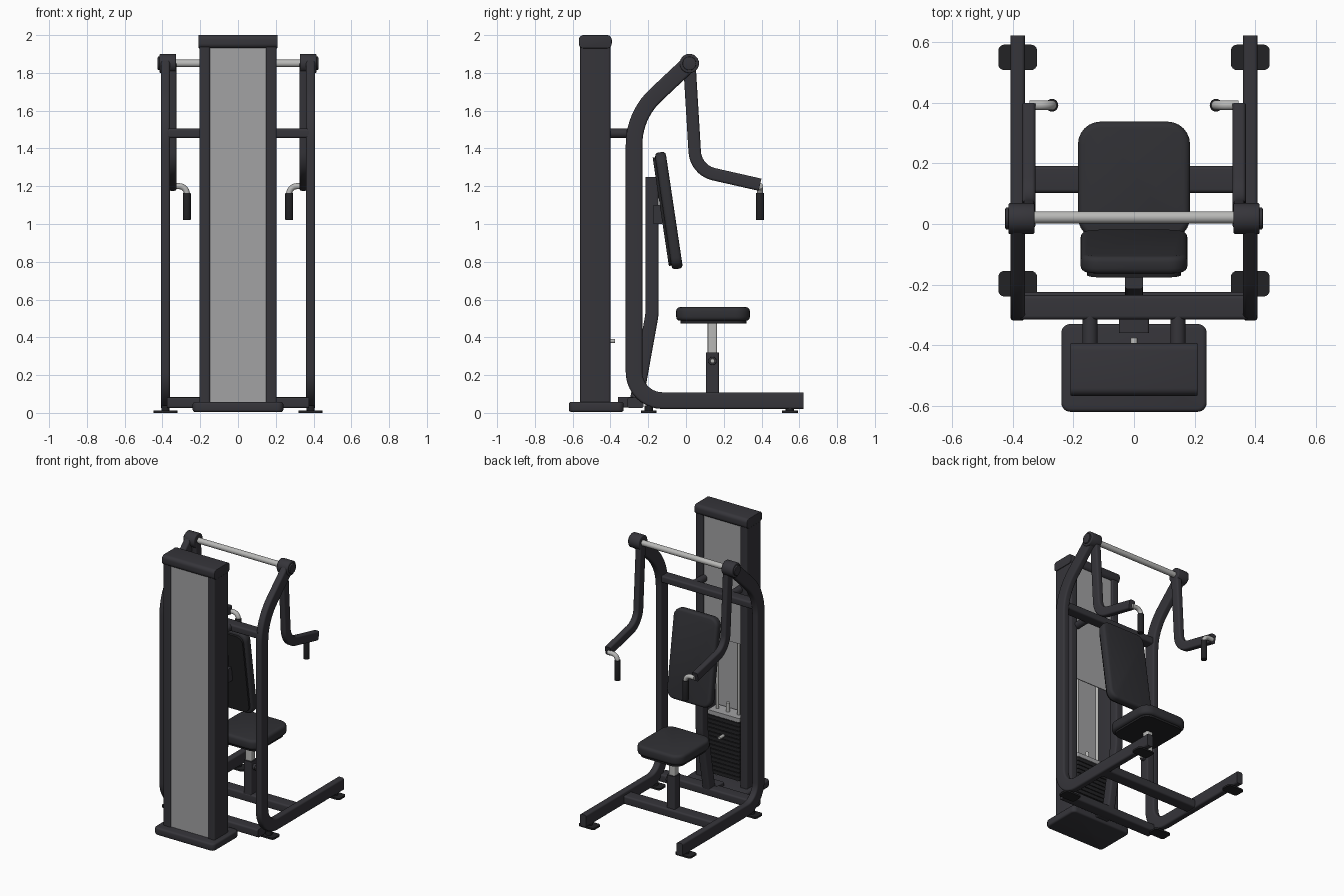
import bpy, bmesh, math
from mathutils import Vector, Matrix

if "Cube" in bpy.data.objects:
    bpy.data.objects.remove(bpy.data.objects["Cube"])

def material(name, c):
    m = bpy.data.materials.new(name)
    m.diffuse_color = (*c, 1)
    m.use_nodes = True
    m.node_tree.nodes["Principled BSDF"].inputs["Base Color"].default_value = m.diffuse_color
    return m

FRAME = material("charcoal frame", (0.036, 0.035, 0.042))
PAD = material("dark upholstery", (0.030, 0.030, 0.035))
BLACK = material("black rubber", (0.016, 0.016, 0.018))
PANEL = material("grey panel", (0.36, 0.36, 0.37))
CHROME = material("brushed steel", (0.48, 0.48, 0.47))

def finish(bm, name, mat):
    bmesh.ops.recalc_face_normals(bm, faces=bm.faces)
    me = bpy.data.meshes.new(name)
    bm.to_mesh(me)
    bm.free()
    me.materials.append(mat)
    me.shade_smooth()
    me.set_sharp_from_angle(angle=math.radians(35))
    ob = bpy.data.objects.new(name, me)
    bpy.context.collection.objects.link(ob)
    return ob

def box(name, mat, x, y, z, r=0.0, axis=2, edge=0.0):
    """Box from ranges; r rounds edges along axis, edge softens the rims."""
    bm = bmesh.new()
    bmesh.ops.create_cube(bm, size=1)
    lo, hi = Vector((x[0], y[0], z[0])), Vector((x[1], y[1], z[1]))
    for v in bm.verts:
        v.co = Vector(((lo[i] + hi[i]) / 2 + v.co[i] * (hi[i] - lo[i]) for i in range(3)))
    if r:
        es = [e for e in bm.edges
              if abs((e.verts[0].co - e.verts[1].co).normalized()[axis]) > 0.9]
        bmesh.ops.bevel(bm, geom=es, offset=r, segments=6, profile=0.5, affect='EDGES')
    if edge:
        es = [e for e in bm.edges
              if abs(e.verts[0].co[axis] - e.verts[1].co[axis]) < 1e-6]
        bmesh.ops.bevel(bm, geom=es, offset=edge, segments=3, profile=0.5, affect='EDGES')
    return finish(bm, name, mat)

def rod(name, mat, a, b, r, edge=0.0):
    a, b = Vector(a), Vector(b)
    bm = bmesh.new()
    bmesh.ops.create_cone(bm, cap_ends=True, segments=28, radius1=r, radius2=r,
                          depth=(b - a).length)
    if edge:
        es = [e for e in bm.edges if abs(e.verts[0].co.z - e.verts[1].co.z) < 1e-6]
        bmesh.ops.bevel(bm, geom=es, offset=edge, segments=3, profile=0.5, affect='EDGES')
    rot = (b - a).to_track_quat('Z', 'Y').to_matrix().to_4x4()
    bm.transform(Matrix.Translation((a + b) / 2) @ rot)
    return finish(bm, name, mat)

def fillet(pts, radii, n=10):
    """Round the inner corners of a polyline."""
    out = [pts[0]]
    for p, c, q, r in zip(pts, pts[1:], pts[2:], radii):
        u, v = (p - c).normalized(), (q - c).normalized()
        half = u.angle(v) / 2
        centre = c + (u + v).normalized() * (r / math.sin(half))
        a = c + u * (r / math.tan(half)) - centre
        b = c + v * (r / math.tan(half)) - centre
        w = a.angle(b)
        for i in range(n + 1):
            t = i / n
            out.append(centre + (a * math.sin((1 - t) * w) + b * math.sin(t * w)) / math.sin(w))
    return out + [pts[-1]]

def tube(name, mat, pts, radii, normal, wide, deep, r):
    """Sweep a rounded rectangle along a planar path; wide lies along normal."""
    path, n = fillet([Vector(p) for p in pts], radii), Vector(normal)
    sec = []
    for k, (sx, sy) in enumerate(((1, 1), (-1, 1), (-1, -1), (1, -1))):
        for i in range(6):
            a = math.radians(90 * k + 18 * i)
            sec.append((sx * (wide / 2 - r) + r * math.cos(a),
                        sy * (deep / 2 - r) + r * math.sin(a)))
    bm, rings = bmesh.new(), []
    for i, p in enumerate(path):
        t = (path[min(i + 1, len(path) - 1)] - path[max(i - 1, 0)]).normalized()
        d = t.cross(n)
        rings.append([bm.verts.new(p + n * a + d * b) for a, b in sec])
    m = len(sec)
    for A, B in zip(rings, rings[1:]):
        for j in range(m):
            bm.faces.new((A[j], A[(j + 1) % m], B[(j + 1) % m], B[j]))
    bm.faces.new(rings[0])
    bm.faces.new(rings[-1])
    bmesh.ops.remove_doubles(bm, verts=bm.verts, dist=1e-5)
    return finish(bm, name, mat)

# Weight tower
box("tower_base", FRAME, (-.24, .24), (-.62, -.33), (0.005, .058), .03, 2, .012)
box("tower_cap", FRAME, (-.21, .21), (-.567, -.393), (1.93, 2.0), .025, 0, .004)
box("front_panel", PANEL, (-.15, .15), (-.552, -.546), (.05, 1.94))
box("rear_panel", PANEL, (-.15, .15), (-.418, -.412), (1.08, 1.94))

# Weight stack
for i in range(14):
    z = .085 + i * .03
    box("weight_plate", BLACK, (-.125, .125), (-.53, -.425), (z, z + .025), .006)
box("stack_top_plate", PANEL, (-.125, .125), (-.53, -.425), (.505, .535), .006)
rod("selector_rod", CHROME, (0, -.478, .08), (0, -.478, .60), .013)
rod("selector_pin", CHROME, (0, -.43, .38), (0, -.375, .38), .011, .002)

for s, side in ((-1, "left"), (1, "right")):
    X = lambda a, b: sorted((s * a, s * b))
    box(side + "_tower_upright", FRAME, X(.147, .205), (-.56, -.40), (.05, 1.94), .012)
    rod(side + "_guide_rod", CHROME, (s * .085, -.478, .05), (s * .085, -.478, 1.94), .010)
    rod(side + "_tower_standoff", FRAME, (s * .145, -.42, 1.48), (s * .145, -.27, 1.48), .025)

    # Side frame: runner, upright and sloping top in one bent tube
    x = s * .384
    tube(side + "_side_frame", FRAME,
         [(x, .622, .065), (x, -.275, .065), (x, -.275, 1.575), (x, .018, 1.85)],
         (.15, .36), (1, 0, 0), .048, .088, .012)
    for y in (-.197, .55):
        box(side + "_foot_plate", BLACK, X(.32, .448), (y - .042, y + .042), (0, .012), .02)
        rod(side + "_foot_stem", BLACK, (x, y, .01), (x, y, .04), .022)

    # Pivot hub
    rod(side + "_pivot_hub", FRAME, (s * .328, .018, 1.85), (s * .415, .018, 1.85), .051, .006)
    rod(side + "_pivot_cap", FRAME, (s * .41, .018, 1.85), (s * .425, .018, 1.85), .036, .004)

    # Press arm and hanging handle
    x = s * .347
    tube(side + "_press_arm", FRAME,
         [(x, .018, 1.85), (x, .052, 1.285), (x, .392, 1.208)],
         (.13,), (1, 0, 0), .044, .066, .012)
    tube(side + "_handle_rod", CHROME,
         [(s * .345, .392, 1.2), (s * .271, .392, 1.2), (s * .271, .392, 1.10)],
         (.04,), (0, 1, 0), .032, .032, .0159)
    rod(side + "_handle_grip", BLACK, (s * .271, .392, 1.02), (s * .271, .392, 1.165), .021, .004)

# Cross members
rod("pivot_bar", CHROME, (-.34, .022, 1.85), (.34, .022, 1.85), .020)
box("upper_crossbar", FRAME, (-.375, .375), (-.315, -.235), (1.455, 1.505), .012, 0)
box("rear_crossbar", FRAME, (-.375, .375), (-.31, -.225), (.025, .082), .012, 0)
box("middle_crossbar", FRAME, (-.375, .375), (.103, .192), (.025, .085), .012, 0)
box("tower_link", FRAME, (-.05, .05), (-.36, -.28), (.028, .085), .008, 1)

# Seat
box("seat_post_sleeve", FRAME, (-.032, .032), (.105, .175), (.06, .32), .01)
box("seat_post", CHROME, (-.024, .024), (.115, .165), (.30, .48), .01)
rod("seat_knob", FRAME, (.03, .14, .275), (.05, .14, .275), .022, .003)
rod("seat_knob_pin", CHROME, (.045, .14, .275), (.06, .14, .275), .012, .003)
box("seat_base_plate", BLACK, (-.165, .165), (-.03, .32), (.474, .495), .06)
box("seat_cushion", PAD, (-.185, .185), (-.052, .338), (.488, .56), .075, 2, .02)

# Back support and tilted back pad
tube("back_support", FRAME, [(0, -.265, .05), (0, -.18, .52), (0, -.18, 1.25)],
     (.25,), (1, 0, 0), .06, .07, .012)
box("back_pad_bracket", FRAME, (-.045, .045), (-.175, -.125), (1.0, 1.10), .006, 0)
tilt = Matrix.Translation((0, -.098, 1.07)) @ Matrix.Rotation(math.radians(8.5), 4, 'X')
for ob in (box("back_pad", PAD, (-.176, .176), (-.022, .036), (-.312, .312), .06, 1, .018),
           box("back_pad_plate", BLACK, (-.155, .155), (-.036, -.015), (-.29, .29), .05, 1)):
    ob.data.transform(tilt)
